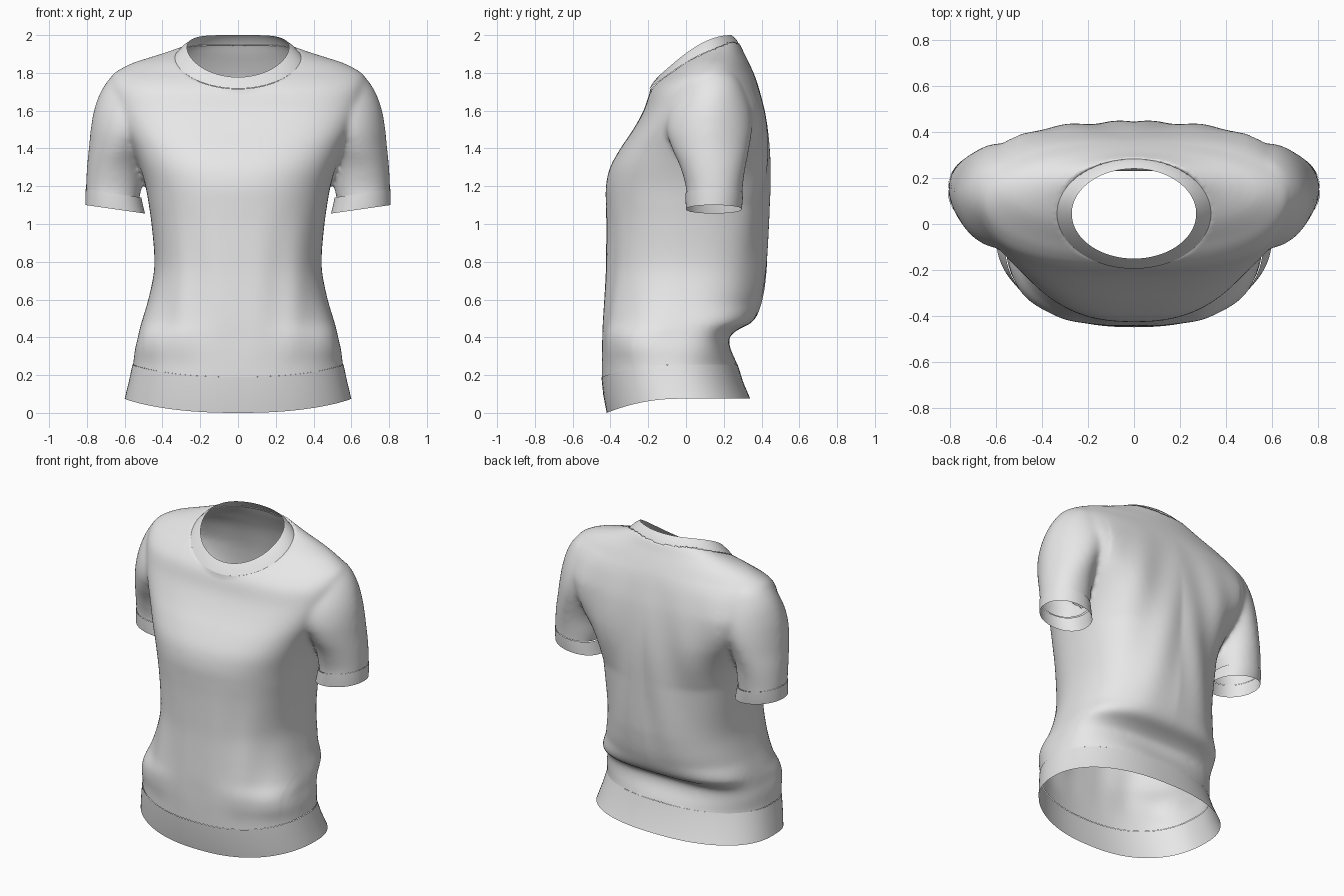
import bpy, bmesh, math

if "Cube" in bpy.data.objects:
    bpy.data.objects.remove(bpy.data.objects["Cube"])

cloth = bpy.data.materials.new("light_grey_cloth")
cloth.diffuse_color = (0.8, 0.8, 0.8, 1)
cloth.use_nodes = True
cloth.node_tree.nodes["Principled BSDF"].inputs["Base Color"].default_value = cloth.diffuse_color
SEG = 96


def ring(x0, x1, y0, y1, zf, n=2.3, nb=None):
    """Superellipse loop (front squareness n, back nb); zf(sx, sy) gives the height."""
    pts = []
    for i in range(SEG):
        t = 2 * math.pi * i / SEG
        c, s = math.cos(t), math.sin(t)
        e = 2 / (nb if nb and s > 0 else n)
        sx = math.copysign(abs(c) ** e, c)
        sy = math.copysign(abs(s) ** e, s)
        pts.append(((x0 + x1) / 2 + sx * (x1 - x0) / 2,
                    (y0 + y1) / 2 + sy * (y1 - y0) / 2, zf(sx, sy)))
    return pts


def smooth_rows(rows, steps=5):
    """Catmull-Rom interpolation between profile rows."""
    out = []
    for i in range(len(rows) - 1):
        quad = rows[max(i - 1, 0)], rows[i], rows[i + 1], rows[min(i + 2, len(rows) - 1)]
        for k in range(steps):
            t = k / steps
            out.append([b + .5 * t * (c - a + t * (2 * a - 5 * b + 4 * c - d
                        + t * (3 * (b - c) + d - a))) for a, b, c, d in zip(*quad)])
    return out + [rows[-1]]


def loft(bm, rings, cap=False):
    loops = [[bm.verts.new(p) for p in r] for r in rings]
    for a, b in zip(loops, loops[1:]):
        for i in range(SEG):
            j = (i + 1) % SEG
            bm.faces.new((a[i], a[j], b[j], b[i]))
    if cap:
        bm.faces.new(loops[0])
        bm.faces.new(loops[-1])


def finish(bm, name):
    bmesh.ops.recalc_face_normals(bm, faces=bm.faces)
    me = bpy.data.meshes.new(name)
    bm.to_mesh(me)
    bm.free()
    me.materials.append(cloth)
    ob = bpy.data.objects.new(name, me)
    bpy.context.collection.objects.link(ob)
    for p in me.polygons:
        p.use_smooth = True
    return ob


def flat(z):
    return lambda sx, sy: z


# Seam heights
def hem_z(base, drop):
    return lambda sx, sy: base - drop * max(0, -sy) ** 2


def cuff_z(base, side):
    return lambda sx, sy: base + 0.0225 * sx * side


def neck_z(low, rise):
    return lambda sx, sy: low + rise * math.sin((sy + 1) * math.pi / 4)


hem_seam = hem_z(0.255, 0.065)
neck_seam = neck_z(1.715, 0.23)

# Torso rows: z, half width, front y, back y, squareness
torso = [(0.02, .58, -.44, .33, 2.3), (.14, .575, -.445, .31, 2.3),
         (.26, .555, -.446, .27, 2.3), (.34, .545, -.445, .235, 2.5),
         (.40, .53, -.443, .23, 2.6), (.44, .522, -.442, .275, 2.5),
         (.49, .508, -.44, .36, 2.4), (.60, .475, -.433, .405, 2.4),
         (.74, .446, -.425, .428, 2.4), (.85, .444, -.423, .435, 2.4),
         (1.0, .458, -.422, .439, 2.4), (1.1, .472, -.424, .441, 2.4),
         (1.2, .49, -.424, .443, 2.4), (1.3, .52, -.402, .443, 2.5),
         (1.4, .56, -.347, .439, 2.7), (1.5, .61, -.28, .43, 2.9),
         (1.6, .65, -.225, .415, 2.9), (1.70, .67, -.19, .391, 2.6),
         (1.76, .675, -.145, .373, 2.3), (1.80, .655, -.10, .358, 2.1),
         (1.85, .565, -.045, .335, 2), (1.88, .475, -.005, .32, 2),
         (1.91, .38, .045, .305, 2), (1.95, .27, .10, .287, 2), (1.99, .18, .15, .26, 2)]
# Sleeve rows: z, inner x, outer x, front y, back y, squareness
sleeve = [(1.0, .53, .80, 0, .295, 2.1), (1.1, .527, .803, 0, .297, 2.1),
          (1.19, .512, .805, 0, .30, 2.1), (1.3, .50, .80, -.03, .315, 2),
          (1.4, .46, .79, -.075, .335, 1.85), (1.5, .40, .78, -.105, .35, 1.8),
          (1.6, .36, .763, -.095, .345, 1.8), (1.7, .36, .727, -.045, .315, 1.9),
          (1.78, .42, .67, .01, .27, 2), (1.82, .48, .60, .07, .21, 2)]


def back_square(z, n):
    """The back is boxier across the shoulder blades and at the waist fold."""
    blades = max(0, min(1, (z - 1.1) / .3, (1.8 - z) / .2))
    fold = max(0, 1 - abs(z - .41) / .16)
    return n + 1.1 * blades + .9 * fold


# Body: closed torso and sleeves fused into one smooth volume
bm = bmesh.new()
loft(bm, [ring(-w, w, f, b, flat(z), n, back_square(z, n))
          for z, w, f, b, n in smooth_rows(torso)], True)
for side in (1, -1):
    loft(bm, [ring(*sorted((a * side, b * side)), f, k, flat(z), n)
              for z, a, b, f, k, n in smooth_rows(sleeve)], True)
body = finish(bm, "shirt_body")
bpy.context.view_layer.objects.active = body
rm = body.modifiers.new("fuse", 'REMESH')
rm.mode, rm.voxel_size, rm.use_smooth_shade = 'VOXEL', 0.013, True
sm = body.modifiers.new("soften", 'SMOOTH')
sm.factor, sm.iterations = 0.5, 16
for m in ("fuse", "soften"):
    bpy.ops.object.modifier_apply(modifier=m)


# Open the hem, cuffs and neck along their seams
def hem_cut(p):
    return hem_seam(0, max(-1, (p.y + .088) / .358))


def cuff_cut(p):
    return 1.163 + .0225 * max(-1, min(1, (abs(p.x) - .665) / .14))


def in_neck(p):
    return p.z > 1.5 and (p.x / .33) ** 2 + ((p.y - .045) / .235) ** 2 < 1


def removed(p):
    return (p.z < hem_cut(p) or in_neck(p)
            or (abs(p.x) > .5 and .9 < p.z < cuff_cut(p)))


bm = bmesh.new()
bm.from_mesh(body.data)
bmesh.ops.delete(bm, geom=[f for f in bm.faces if removed(f.calc_center_median())],
                 context='FACES')
bm.normal_update()
for v in bm.verts:
    p = v.co
    if v.is_boundary:
        if p.z < .5:
            p.z = hem_cut(p)
        elif p.z < 1.4:
            p.z = cuff_cut(p)
        else:
            t = math.atan2((p.y - .045) / .235, p.x / .33)
            p.x, p.y = .33 * math.cos(t), .045 + .235 * math.sin(t)
            p.z = neck_seam(0, math.sin(t))
    elif abs(p.x) < .5:
        # Soft drape folds on the back and the lower front sides
        back = max(0, v.normal.y) * max(0, math.sin((p.z - .45) / 1.3 * math.pi))
        front = max(0, -v.normal.y) * max(0, math.sin((p.z - .25) / .85 * math.pi))
        fold = back * .006 * math.sin(24 * abs(p.x) + 5 * p.z)
        fold += front * .005 * math.sin(30 * abs(p.x) - 2 * p.z) * min(1, abs(p.x) / .3)
        p += v.normal * fold
bm.to_mesh(body.data)
bm.free()
if not body.data.materials:
    body.data.materials.append(cloth)
for p in body.data.polygons:
    p.use_smooth, p.material_index = True, 0

# Hem band
bm = bmesh.new()
loft(bm, [ring(-.559, .559, -.448, .274, hem_seam),
          ring(-.578, .578, -.438, .302, hem_z(.165, .07)),
          ring(-.60, .60, -.42, .34, hem_z(.075, .075))])
finish(bm, "hem_band")

# Sleeve cuffs
for side, name in ((1, "cuff_left"), (-1, "cuff_right")):
    bm = bmesh.new()
    rows = ((1.163, .512, .806, -.002, .302), (1.12, .503, .808, -.002, .30),
            (1.078, .492, .808, 0, .295))
    loft(bm, [ring(*sorted((a * side, b * side)), f, k, cuff_z(z, side), 2.1)
              for z, a, b, f, k in rows])
    finish(bm, name)

# Neck band
bm = bmesh.new()
loft(bm, [ring(-.334, .334, -.194, .283, neck_z(1.717, .231), 2),
          ring(-.305, .305, -.175, .266, neck_z(1.748, .23), 2),
          ring(-.27, .27, -.15, .24, neck_z(1.778, .222), 2)])
finish(bm, "neck_band")
